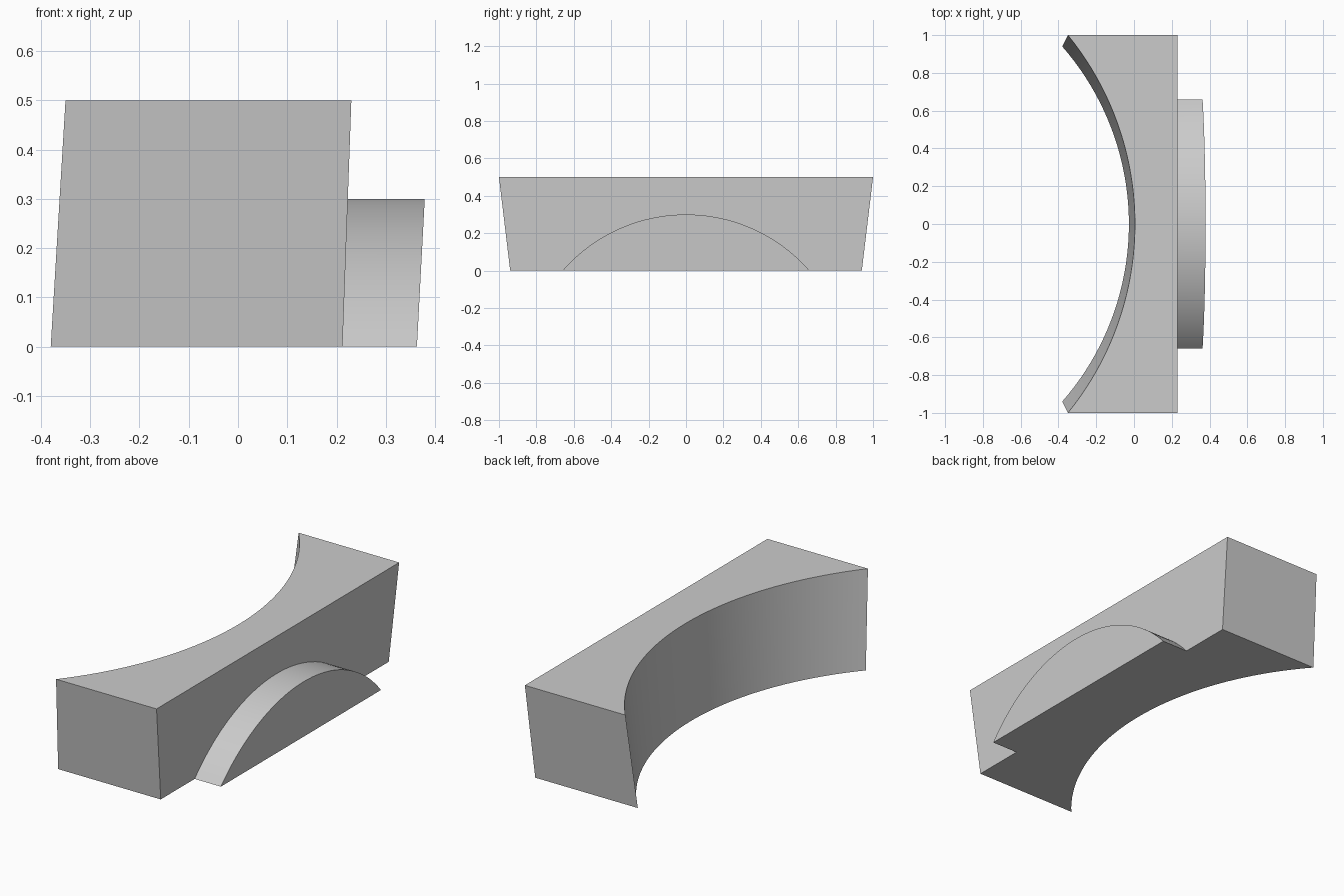
import bpy, bmesh, math

cube = bpy.data.objects.get("Cube")
if cube:
    bpy.data.objects.remove(cube, do_unlink=True)

grey = bpy.data.materials.new("plain_grey")
grey.use_nodes = True
colour = (0.6, 0.6, 0.6, 1)
grey.diffuse_color = colour
grey.node_tree.nodes["Principled BSDF"].inputs["Base Color"].default_value = colour


def arc(half, rise, steps):
    """Points (along, height) of a circular arc with the given half chord and rise."""
    r = (half ** 2 + rise ** 2) / (2 * rise)
    a = math.asin(half / r)
    angles = [a * (2 * i / steps - 1) for i in range(steps + 1)]
    return [(r * math.sin(t), r * math.cos(t) - r + rise) for t in angles]


def loft(name, ring_a, ring_b):
    """Solid between two matching outlines."""
    bm = bmesh.new()
    a = [bm.verts.new(p) for p in ring_a]
    b = [bm.verts.new(p) for p in ring_b]
    bm.faces.new(a)
    bm.faces.new(b)
    for i in range(len(a)):
        j = (i + 1) % len(a)
        bm.faces.new((a[i], a[j], b[j], b[i]))
    bmesh.ops.recalc_face_normals(bm, faces=bm.faces)
    mesh = bpy.data.meshes.new(name)
    bm.to_mesh(mesh)
    bm.free()
    obj = bpy.data.objects.new(name, mesh)
    bpy.context.collection.objects.link(obj)
    mesh.materials.append(grey)
    bpy.ops.object.select_all(action="DESELECT")
    obj.select_set(True)
    bpy.context.view_layer.objects.active = obj
    bpy.ops.object.shade_smooth_by_angle(angle=math.radians(25))


def body_outline(half, left, right, rise, z):
    curve = [(left + h, y, z) for y, h in arc(half, rise, 40)]
    return curve + [(right, half, z), (right, -half, z)]


# Tapered block with a concave side
loft("concave_block",
     body_outline(0.94, -0.38, 0.212, 0.353, 0),
     body_outline(1.0, -0.35, 0.23, 0.355, 0.5))

# Arched pad on the flat side, its faces leaning with height
pad = arc(0.66, 0.3, 40)
loft("arched_pad",
     [(0.211 + 0.036 * z, y, z) for y, z in pad],
     [(0.363 + 0.053 * z, y, z) for y, z in pad])
